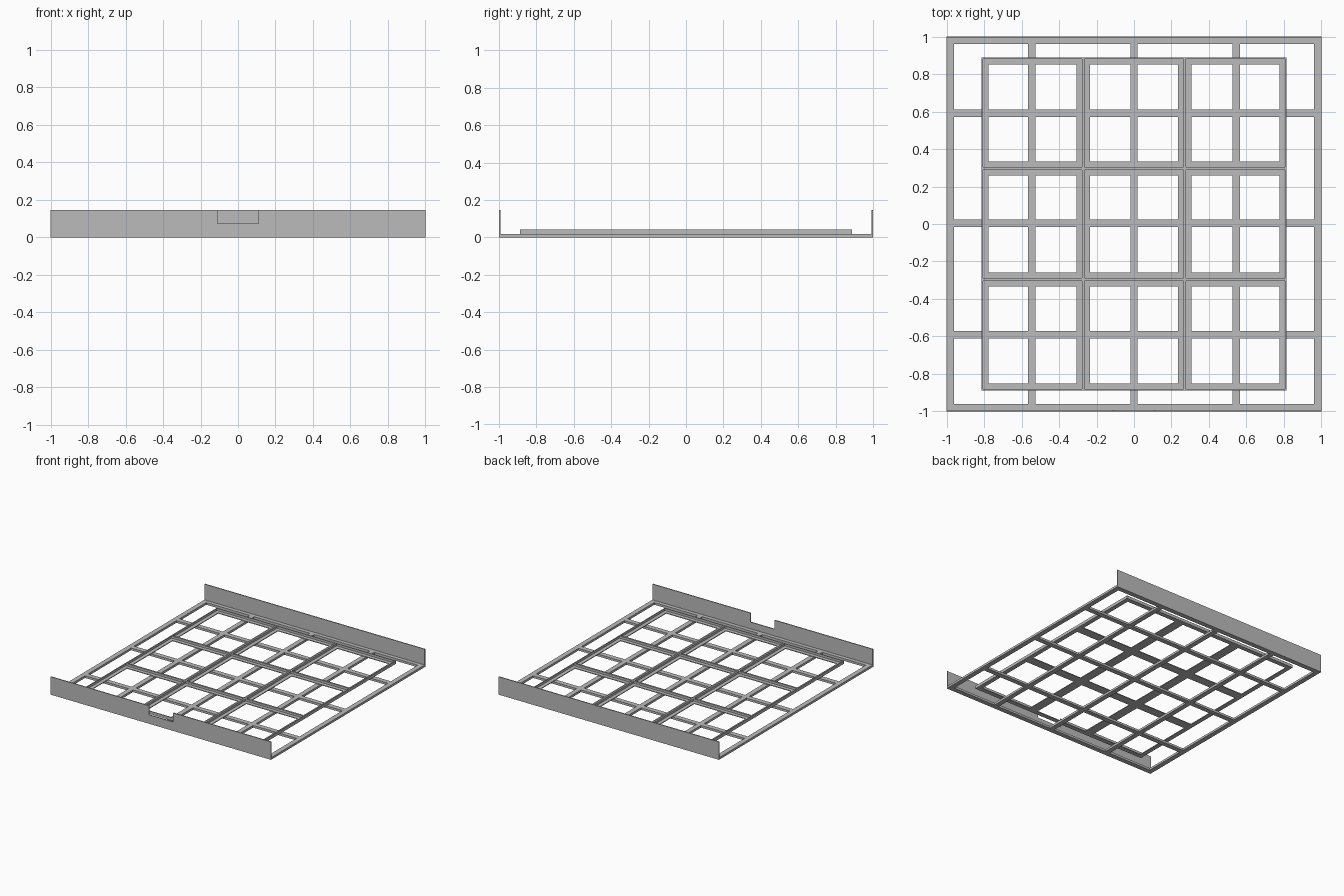
import bpy
import bmesh

if "Cube" in bpy.data.objects:
    bpy.data.objects.remove(bpy.data.objects["Cube"], do_unlink=True)

steel = bpy.data.materials.new("grey steel")
steel.use_nodes = True
grey = (0.5, 0.5, 0.5, 1)
steel.diffuse_color = grey
steel.node_tree.nodes["Principled BSDF"].inputs["Base Color"].default_value = grey


def extrude_faces(name, bm, height):
    """Raise every flat face of bm into a solid and add it as an object."""
    result = bmesh.ops.extrude_face_region(bm, geom=bm.faces[:], use_keep_orig=True)
    moved = [v for v in result["geom"] if isinstance(v, bmesh.types.BMVert)]
    bmesh.ops.translate(bm, verts=moved, vec=height)
    bmesh.ops.recalc_face_normals(bm, faces=bm.faces[:])
    mesh = bpy.data.meshes.new(name)
    bm.to_mesh(mesh)
    bm.free()
    mesh.materials.append(steel)
    obj = bpy.data.objects.new(name, mesh)
    bpy.context.collection.objects.link(obj)
    return obj


def lattice(name, xs, ys, z, height):
    """Solid lattice: cells with odd x and odd y index are left open."""
    bm = bmesh.new()
    grid = [[bm.verts.new((x, y, z)) for y in ys] for x in xs]
    for i in range(len(xs) - 1):
        for j in range(len(ys) - 1):
            if i % 2 == 0 or j % 2 == 0:
                bm.faces.new((grid[i][j], grid[i + 1][j],
                              grid[i + 1][j + 1], grid[i][j + 1]))
    return extrude_faces(name, bm, (0, 0, height))


def upright(name, outline, y, thickness):
    """Vertical sheet from an x-z outline."""
    bm = bmesh.new()
    bm.faces.new([bm.verts.new((x, y, z)) for x, z in outline])
    return extrude_faces(name, bm, (0, thickness, 0))


def bar_edges(centres, half=0.02):
    return [c + s * half for c in centres for s in (-1, 1)]


BASE_TOP, WALL_TOP, TRAY_TOP = 0.018, 0.147, 0.042
SHEET = 0.008

# Base frame of flat bars
lattice("base_frame", bar_edges((-0.98, -0.545, 0, 0.545, 0.98)),
        bar_edges((-0.98, -0.592, 0.004, 0.592, 0.98)), 0, BASE_TOP)

# Back sheet, and front sheet with a notch in its top edge
upright("back_wall", [(-1, 0), (1, 0), (1, WALL_TOP), (-1, WALL_TOP)], 1 - SHEET, SHEET)
notch = 0.11
upright("front_wall", [(-1, 0), (1, 0), (1, WALL_TOP), (notch, WALL_TOP), (notch, 0.073),
                       (-notch, 0.073), (-notch, WALL_TOP), (-1, WALL_TOP)], -1, SHEET)

# Nine open trays: a flat flange ring with a thin rim standing on its edge
HALF_X, HALF_Y, FLANGE = 0.271, 0.296, 0.037


def ring(name, cx, cy, width, z, height):
    spans = [[c - h, c - h + width, c + h - width, c + h]
             for c, h in ((cx, HALF_X), (cy, HALF_Y))]
    return lattice(name, spans[0], spans[1], z, height)


for row in (-1, 0, 1):
    for col in (-1, 0, 1):
        cx, cy = col * 2 * HALF_X, row * 2 * HALF_Y
        label = f"{('front', 'middle', 'back')[row + 1]}_{('right', 'centre', 'left')[col + 1]}"
        ring(f"tray_flange_{label}", cx, cy, FLANGE, BASE_TOP, 0.006)
        ring(f"tray_rim_{label}", cx, cy, 0.007, BASE_TOP + 0.006, TRAY_TOP - BASE_TOP - 0.006)
